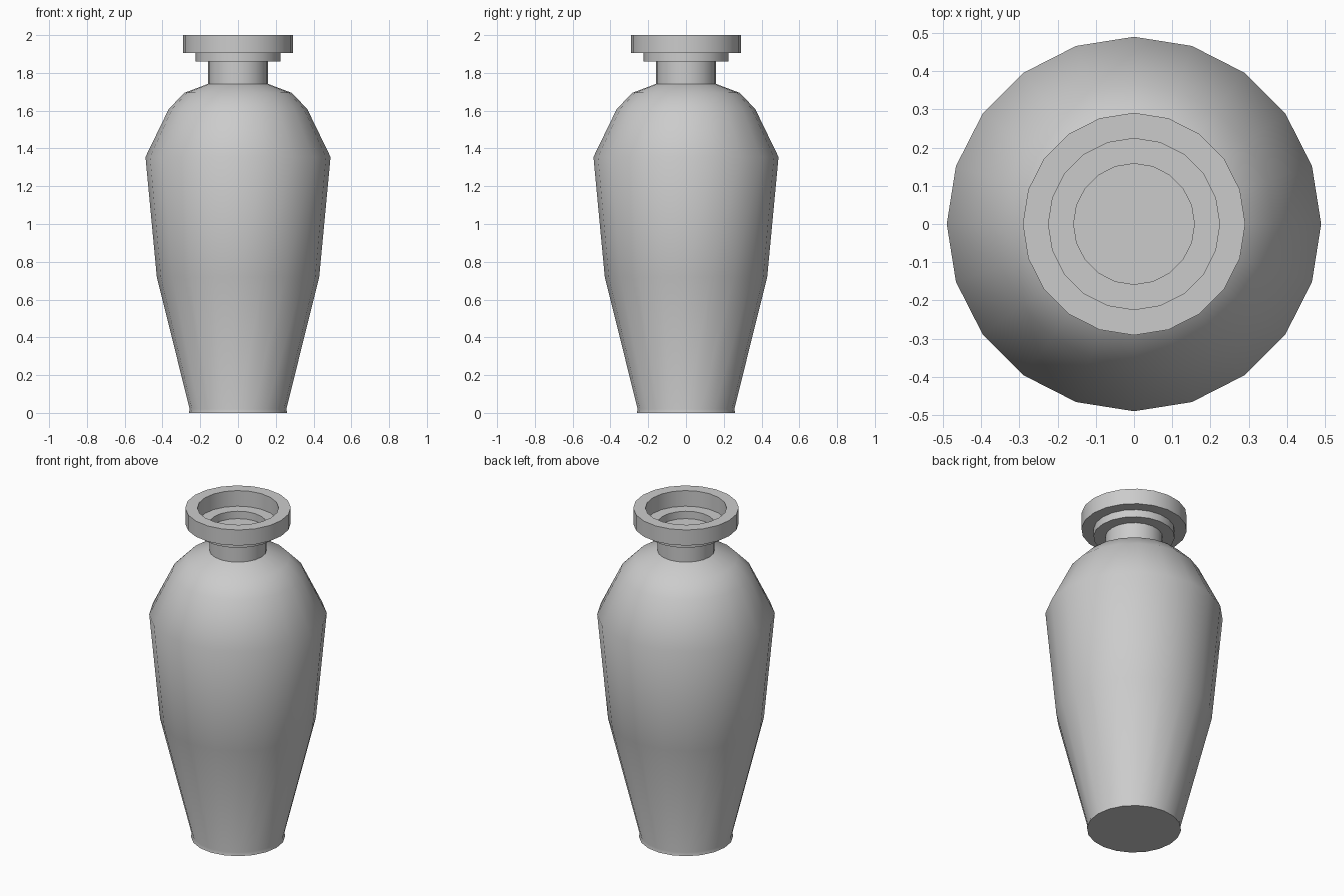
import bpy, bmesh, math

if "Cube" in bpy.data.objects:
    bpy.data.objects.remove(bpy.data.objects["Cube"])

SIDES = 20


def lathe(name, profile, ring=False):
    """Spin (radius, z) points round z; ring=True joins the profile ends, else both ends are capped."""
    bm = bmesh.new()
    loops = []
    for r, z in profile:
        loops.append([bm.verts.new((r * math.cos(2 * math.pi * i / SIDES),
                                    r * math.sin(2 * math.pi * i / SIDES), z))
                      for i in range(SIDES)])
    pairs = list(zip(loops, loops[1:]))
    if ring:
        pairs.append((loops[-1], loops[0]))
    for a, b in pairs:
        for i in range(SIDES):
            j = (i + 1) % SIDES
            bm.faces.new((a[i], a[j], b[j], b[i]))
    if not ring:
        bm.faces.new(loops[0][::-1])
        bm.faces.new(loops[-1])
    bmesh.ops.recalc_face_normals(bm, faces=bm.faces)
    mesh = bpy.data.meshes.new(name)
    bm.to_mesh(mesh)
    bm.free()
    obj = bpy.data.objects.new(name, mesh)
    bpy.context.collection.objects.link(obj)
    bpy.ops.object.select_all(action='DESELECT')
    obj.select_set(True)
    bpy.context.view_layer.objects.active = obj
    bpy.ops.object.shade_smooth_by_angle(angle=math.radians(35))
    return obj


def tube(name, inner, outer, z0, z1):
    return lathe(name, [(inner, z0), (outer, z0), (outer, z1), (inner, z1)], ring=True)


# Tapering body with foot, shoulder and neck
lathe("body", [(0.26, 0), (0.256, 0.02), (0.43, 0.72), (0.49, 1.355), (0.366, 1.61),
               (0.283, 1.695), (0.158, 1.742), (0.158, 1.86)])

# Stepped mouth: narrow collar, then wide lip
tube("collar", 0.158, 0.224, 1.86, 1.905)
tube("lip", 0.224, 0.291, 1.905, 2.0)
